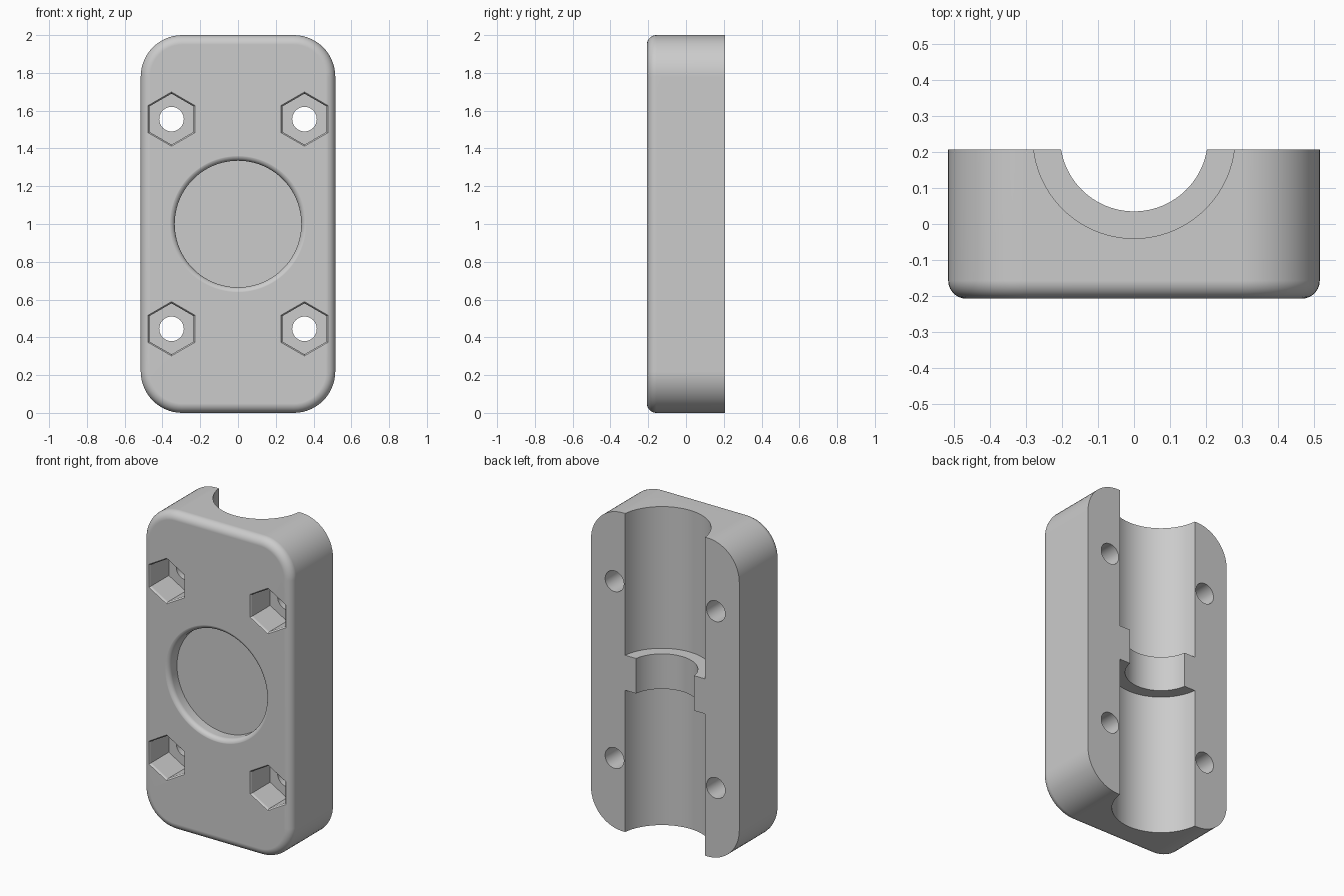
import bpy, bmesh, math

cube = bpy.data.objects.get("Cube")
if cube:
    bpy.data.objects.remove(cube, do_unlink=True)

W, D, H = 1.03, 0.414, 2.0      # overall size
FRONT = -D / 2

grey = bpy.data.materials.new("light_grey")
grey.use_nodes = True
grey.diffuse_color = (0.6, 0.6, 0.6, 1)
grey.node_tree.nodes["Principled BSDF"].inputs["Base Color"].default_value = (0.6, 0.6, 0.6, 1)


def add_object(name, bm):
    bmesh.ops.recalc_face_normals(bm, faces=bm.faces)
    mesh = bpy.data.meshes.new(name)
    bm.to_mesh(mesh)
    bm.free()
    mesh.materials.append(grey)
    obj = bpy.data.objects.new(name, mesh)
    bpy.context.collection.objects.link(obj)
    return obj


def lathe(name, profile, sides, axis, centre):
    """Closed solid from (radius, height) points turned about the y or z axis."""
    bm = bmesh.new()
    cx, cy, cz = centre
    rings = []
    for r, h in profile:
        ring = []
        for i in range(sides):
            a = math.pi / 2 + math.tau * i / sides
            u, v = r * math.cos(a), r * math.sin(a)
            offset = (u, h, v) if axis == "Y" else (u, v, h)
            ring.append(bm.verts.new((cx + offset[0], cy + offset[1], cz + offset[2])))
        rings.append(ring)
    for low, high in zip(rings, rings[1:]):
        for i in range(sides):
            j = (i + 1) % sides
            bm.faces.new((low[i], low[j], high[j], high[i]))
    bm.faces.new(rings[0])
    bm.faces.new(rings[-1])
    return add_object(name, bm)


def pocket_profile(radius, depth, rim, steps):
    """Front pocket with a rounded rim; heights measured inward from the front face."""
    points = [(radius, depth)]
    for i in range(steps + 1):
        a = math.pi / 2 * i / steps
        points.append((radius + rim * (1 - math.cos(a)), rim * (1 - math.sin(a)) - 0.0005))
    points.append((radius + rim, -0.1))
    return points


# Body: block with large round corners and a softened front edge
bm = bmesh.new()
bmesh.ops.create_cube(bm, size=1)
for v in bm.verts:
    v.co = (v.co.x * W, v.co.y * D, (v.co.z + 0.5) * H)
corners = [e for e in bm.edges if abs(e.verts[0].co.y - e.verts[1].co.y) > 0.1]
bmesh.ops.bevel(bm, geom=corners, offset=0.22, offset_type="OFFSET", segments=14,
                profile=0.5, affect="EDGES")
front_edges = [e for e in bm.edges if all(v.co.y < FRONT + 0.001 for v in e.verts)]
bmesh.ops.bevel(bm, geom=front_edges, offset=0.05, offset_type="OFFSET", segments=7,
                profile=0.5, affect="EDGES")
body = add_object("clamp_body", bm)

# Stepped bore along the back, with a narrow collar halfway up
cutters = [lathe("bore_cutter",
                 [(0.28, -0.1), (0.28, 0.89), (0.205, 0.89),
                  (0.205, 1.11), (0.28, 1.11), (0.28, H + 0.1)],
                 96, "Z", (0, 0.24, 0))]

# Round shallow recess in the front
cutters.append(lathe("recess_cutter", pocket_profile(0.335, 0.08, 0.03, 6),
                     96, "Y", (0, FRONT, 1)))

# Hexagonal nut pockets and bolt holes
for x in (-0.352, 0.352):
    for z in (0.445, 1.555):
        cutters.append(lathe("nut_pocket_cutter", pocket_profile(0.135, 0.19, 0.017, 3),
                             6, "Y", (x, FRONT, z)))
        cutters.append(lathe("bolt_hole_cutter", [(0.065, 0.1), (0.065, D + 0.1)],
                             40, "Y", (x, FRONT, z)))

bpy.ops.object.select_all(action="DESELECT")
body.select_set(True)
bpy.context.view_layer.objects.active = body
for cutter in cutters:
    cutter.hide_render = True
    cut = body.modifiers.new("cut", "BOOLEAN")
    cut.operation = "DIFFERENCE"
    cut.solver = "EXACT"
    cut.object = cutter
    bpy.ops.object.modifier_apply(modifier=cut.name)
    bpy.data.objects.remove(cutter, do_unlink=True)

# Smooth curved walls, crisp edges and even flat faces
bpy.ops.object.shade_smooth_by_angle(angle=math.radians(30))
weighted = body.modifiers.new("even_normals", "WEIGHTED_NORMAL")
weighted.keep_sharp = True
